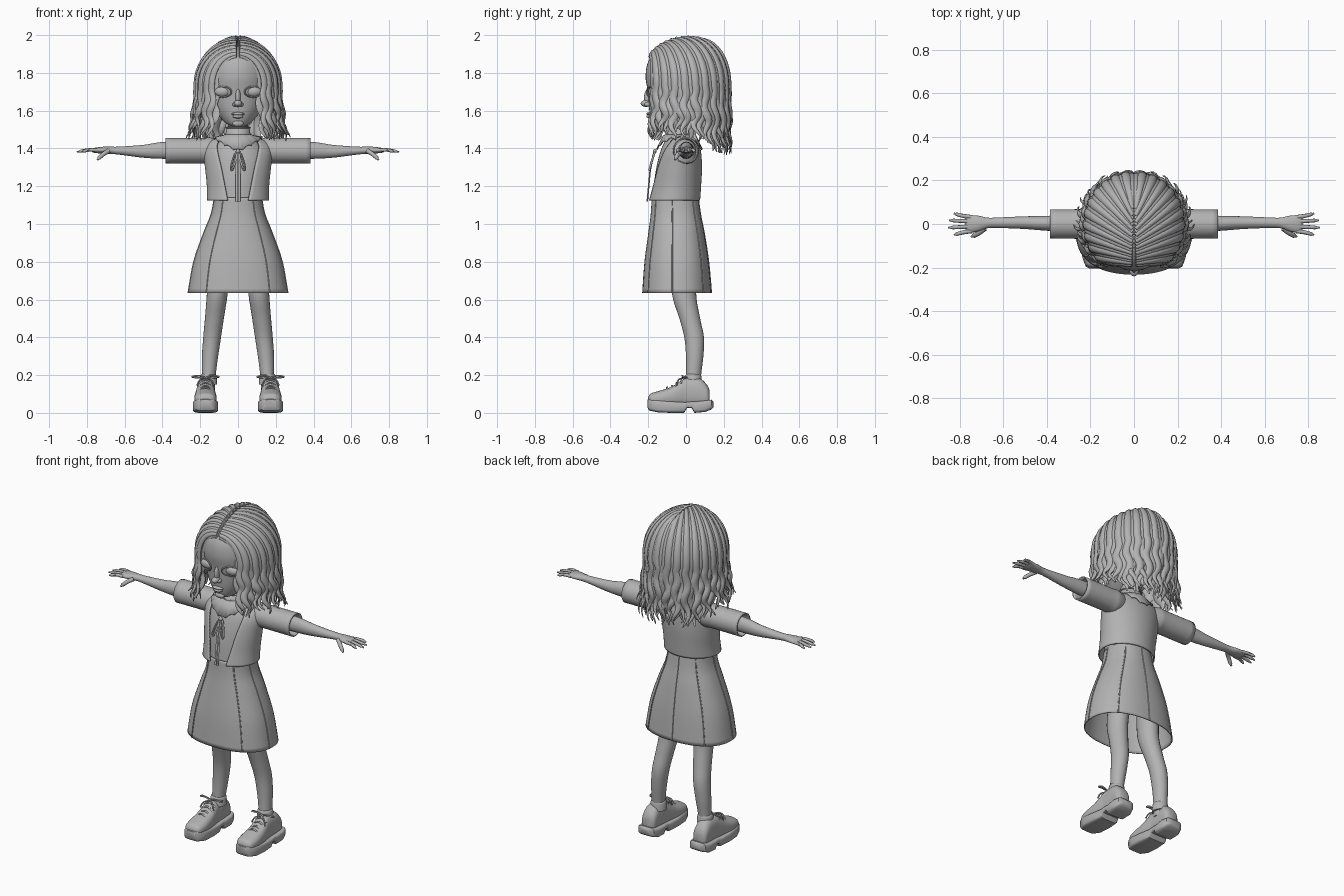
import bpy, bmesh, math, random
from mathutils import Vector, Matrix

random.seed(4)
pi = math.pi
cube = bpy.data.objects.get("Cube")
if cube:
    bpy.data.objects.remove(cube, do_unlink=True)

grey = bpy.data.materials.new("plain_grey")
grey.use_nodes = True
colour = (0.45, 0.45, 0.45, 1)
grey.diffuse_color = colour
grey.node_tree.nodes["Principled BSDF"].inputs["Base Color"].default_value = colour


def finish(name, bm, mirror=False, thick=0):
    bmesh.ops.recalc_face_normals(bm, faces=bm.faces)
    me = bpy.data.meshes.new(name)
    bm.to_mesh(me)
    bm.free()
    me.materials.append(grey)
    ob = bpy.data.objects.new(name, me)
    bpy.context.collection.objects.link(ob)
    bpy.ops.object.select_all(action='DESELECT')
    ob.select_set(True)
    bpy.context.view_layer.objects.active = ob
    bpy.ops.object.shade_smooth_by_angle(angle=math.radians(45))
    if thick:
        ob.modifiers.new("thickness", 'SOLIDIFY').thickness = thick
    if mirror:
        ob.modifiers.new("mirror", 'MIRROR').use_clip = False
    return ob


def part(name, lofts, closed=True, caps=True, mirror=False, thick=0):
    """Skin one or more lists of rings into one object."""
    bm = bmesh.new()
    for rings in lofts:
        vs = [[bm.verts.new(p) for p in r] for r in rings]
        n = len(vs[0])
        for a, b in zip(vs, vs[1:]):
            for i in range(n if closed else n - 1):
                j = (i + 1) % n
                bm.faces.new((a[i], a[j], b[j], b[i]))
        if caps:
            bm.faces.new(vs[0])
            bm.faces.new(vs[-1])
    return finish(name, bm, mirror, thick)


def balls(name, items, mirror=False):
    bm = bmesh.new()
    for centre, size in items:
        m = Matrix.Translation(centre) @ Matrix.Diagonal((*size, 1))
        bmesh.ops.create_uvsphere(bm, u_segments=24, v_segments=14, radius=1, matrix=m)
    return finish(name, bm, mirror)


def spline(rows, k=5):
    """Smooth rows of numbers with a Catmull-Rom curve."""
    out = []
    for i in range(len(rows) - 1):
        a, b, c, d = (rows[max(0, min(len(rows) - 1, i + o))] for o in (-1, 0, 1, 2))
        for s in range(k):
            t = s / k
            out.append([0.5 * (2*q + (r - p)*t + (2*p - 5*q + 4*r - s3)*t*t
                               + (3*q - p - 3*r + s3)*t**3) for p, q, r, s3 in zip(a, b, c, d)])
    return out + [list(rows[-1])]


def ring(c, u, v, n=32, p=2, a0=0, a1=None):
    c, u, v = Vector(c), Vector(u), Vector(v)
    power = lambda s: math.copysign(abs(s) ** (2 / p), s)
    span, m = (2 * pi, n) if a1 is None else (a1 - a0, n - 1)
    return [c + u * power(math.cos(a0 + span*i/m)) + v * power(math.sin(a0 + span*i/m))
            for i in range(n)]


def level(z, rx, front, back, x=0, **kw):
    return ring((x, (front + back) / 2, z), (rx, 0, 0), (0, (back - front) / 2, 0), **kw)


def tube(path, w, h=None, out=lambda p: Vector((0, -1, 0.01)), n=8):
    """Rings along a path; w and h are sizes or functions of 0..1."""
    pts = [Vector(p) for p in path]
    size = lambda f, t: f(t) if callable(f) else f
    rings = []
    for i, p in enumerate(pts):
        t = i / (len(pts) - 1)
        along = (pts[min(i + 1, len(pts) - 1)] - pts[max(i - 1, 0)]).normalized()
        side = along.cross(out(p)).normalized()
        rings.append(ring(p, side * size(w, t), side.cross(along) * size(h or w, t), n))
    return rings


up = lambda p: Vector((0, 0.01, 1))

# Head and face
head = [(1.515, .025, -.165, -.09), (1.53, .06, -.178, -.04), (1.57, .1, -.19, .04),
        (1.62, .135, -.196, .1), (1.7, .163, -.202, .15), (1.78, .175, -.214, .18),
        (1.86, .165, -.2, .18), (1.92, .125, -.15, .15), (1.96, .04, -.06, .06)]
part("head", [[level(*r, n=40) for r in spline(head)]])
balls("nose", [((0, -.212, 1.638), (.021, .028, .018)), ((0, -.2, 1.67), (.014, .022, .045)),
               ((.016, -.203, 1.633), (.013, .018, .012)), ((-.016, -.203, 1.633), (.013, .018, .012))])
balls("lips", [((0, -.192, 1.583), (.034, .018, .009)), ((0, -.19, 1.569), (.028, .02, .01)),
               ((0, -.175, 1.532), (.03, .015, .017))])
balls("eye", [((.08, -.172, 1.7), (.044, .026, .028))], mirror=True)
part("eyelid_rim", [tube([(.08 + .045 * math.cos(a), -.186 + .022 * math.cos(a),
                           1.7 + .028 * math.sin(a)) for a in (i * pi / 12 for i in range(25))],
                         .004, n=6)], mirror=True)
part("neck", [[level(z, .052, -.09, .02) for z in (1.42, 1.56)]])

# Dress: bodice, flared skirt and its seams
bodice = [(1.09, .122, -.178, .062), (1.25, .14, -.165, .07), (1.38, .14, -.137, .06), (1.46, .075, -.1, .03)]
part("bodice", [[level(*r) for r in spline(bodice)]])
skirt = spline([(1.14, .125, -.182, .065), (1.05, .143, -.187, .077), (.95, .183, -.2, .097),
                (.8, .235, -.22, .12), (.635, .265, -.232, .135)])
part("skirt", [[level(*r, n=48, p=2.3) for r in skirt]], caps=False, thick=.006)
seams = []
for a in (-pi/2 - .64, -pi/2 + .64, -.1, pi + .1, pi/2 - .75, pi/2, pi/2 + .75):
    path = [level(*r, n=2, p=2.3, a0=a, a1=a + 1)[0] for r in skirt]
    seams.append(tube(path, .0035, out=lambda p: Vector((p.x, p.y + .05, .01)), n=6))
part("skirt_seams", seams)

# Open jacket; last column is half the width of the opening
jacket = [(1.125, .165, -.204, .075, .055), (1.2, .165, -.188, .08, .07), (1.3, .175, -.168, .085, .09),
          (1.38, .182, -.142, .08, .108), (1.425, .165, -.115, .068, .11),
          (1.455, .115, -.09, .05, .09), (1.465, .07, -.08, .03, .06)]
shell = []
for z, rx, front, back, gap in spline(jacket):
    g = math.asin(gap / rx)
    shell.append(level(z, rx, front, back, n=48, a0=g - pi/2, a1=1.5*pi - g))
part("jacket", [shell], closed=False, caps=False, thick=.008)
sleeve = [(.09, .05, .055), (.15, .068, .07), (.2, .068, .067), (.385, .067, .068)]
part("sleeve", [[ring((x, 0, 1.388), (0, ry, 0), (0, 0, rz)) for x, ry, rz in spline(sleeve)]],
     caps=False, mirror=True, thick=.007)

# Scalloped collar, neck bow and hanging tail
collar = [level(1.515, .06, -.098, .03, n=96), level(1.475, .066, -.108, .035, n=96),
          level(1.468, .09, -.122, .055, n=96)]
hem = level(1.385, .13, -.158, .088, n=96)
for i, p in enumerate(hem):
    a = 2 * pi * i / 96
    p.z += .068 * abs(math.cos(a)) ** 1.3 + .012 * abs(math.cos(8 * a))
part("collar", [collar + [hem]], caps=False, thick=.005)
part("neck_band", [tube([(.064 * math.cos(a), -.035 + .07 * math.sin(a), z)
                         for a in (i * pi / 20 for i in range(41))], .004) for z in (1.476, 1.51)])
loop = spline([(.003, -.162, 1.385), (.02, -.172, 1.36), (.037, -.19, 1.3), (.03, -.192, 1.285),
               (.018, -.185, 1.32), (.003, -.166, 1.38)])
part("neck_bow", [tube(loop, .0055)], mirror=True)
balls("bow_knot", [((0, -.166, 1.385), (.012, .01, .012))])
part("ribbon_tail", [tube([(x, -.173, 1.37), (x, -.19, 1.28), (x, -.205, 1.12)], .006, .004)
                     for x in (-.007, .007)])

# Arms and hands
arm = [(.12, 0, 1.39, .045, .045), (.38, .003, 1.39, .035, .045), (.5, .006, 1.385, .029, .034),
       (.62, .006, 1.388, .024, .022), (.67, .005, 1.39, .024, .019), (.715, .002, 1.391, .036, .018),
       (.755, 0, 1.39, .04, .014), (.772, 0, 1.389, .034, .008)]
part("arm", [[ring((x, y, z), (0, ry, 0), (0, 0, rz), 20) for x, y, z, ry, rz in spline(arm)]], mirror=True)
tip = lambda r: (lambda t: r * (1 - .25*t) * (1 if t < .9 else .55))
fingers = []
for y, reach in ((-.032, .825), (-.011, .853), (.011, .848), (.031, .825)):
    fingers.append(tube(spline([(.745, y, 1.391), (.79, y * 1.25, 1.392), (reach, y * 1.55, 1.382)]),
                        tip(.0105), out=up))
fingers.append(tube(spline([(.685, -.02, 1.387), (.715, -.043, 1.368), (.745, -.058, 1.34)]), tip(.0135), out=up))
part("fingers", fingers, mirror=True)

# Legs and socks
leg = [(.1, 0, .78, .058, .07), (.11, -.01, .63, .055, .064), (.125, .02, .5, .05, .055),
       (.137, .043, .4, .047, .052), (.148, .046, .3, .043, .046), (.155, .04, .2, .037, .04),
       (.16, .036, .12, .038, .04)]
part("leg", [[level(z, rx, y - ry, y + ry, x, n=24) for x, y, z, rx, ry in spline(leg)]], mirror=True)
part("sock_cuff", [[level(z, r, .038 - r, .038 + r, .156, n=24) for z, r in
                    ((.15, .046), (.19, .044), (.2, .041), (.205, .036))]], mirror=True)

# Chunky shoes: upper, arched sole, laces; rows are y, half width, bottom, top
fx = .172
upper = [(-.2, .03, .05, .085), (-.185, .05, .04, .103), (-.14, .059, .03, .117), (-.08, .056, .03, .137),
         (-.03, .05, .03, .168), (0, .046, .03, .183), (.07, .046, .03, .183), (.11, .044, .03, .15), (.125, .03, .04, .12)]
sole = [(-.205, .03, .03, .07), (-.195, .05, .012, .075), (-.15, .066, .003, .07), (-.08, .067, 0, .062),
        (-.01, .06, 0, .057), (.005, .058, .025, .057), (.03, .058, .025, .06), (.045, .06, 0, .06),
        (.1, .064, .005, .066), (.135, .052, .018, .07), (.145, .03, .03, .06)]


def section(y, hw, z0, z1, p):
    return ring((fx, y, (z0 + z1) / 2), (hw, 0, 0), (0, 0, (z1 - z0) / 2), 24, p)


part("shoe_upper", [[section(*r, 2.5) for r in spline(upper)]], mirror=True)
part("shoe_sole", [[section(*r, 5) for r in sole]], mirror=True)
laces = []
for y, z in ((-.1, .133), (-.075, .142), (-.05, .158), (-.025, .173)):
    laces.append(tube(spline([(fx - .036, y, z - .018), (fx, y, z + .002), (fx + .036, y, z - .018)]), .005))
for s in (-1, 1):
    laces.append(tube(spline([(fx, -.015, .185), (fx + s*.035, -.02, .197), (fx + s*.068, -.015, .192),
                              (fx + s*.06, .005, .188), (fx, -.012, .185)]), .0045, out=up))
    laces.append(tube(spline([(fx, -.015, .185), (fx + s*.03, -.04, .175), (fx + s*.045, -.05, .145)]), .004, out=up))
part("shoe_laces", laces, mirror=True)

# Hair: scalp plus wavy locks falling from a centre parting
balls("scalp", [((0, .025, 1.765), (.193, .185, .21))])


def lock(a, scale, width, end, side):
    f = max(0, (a - .65) / (pi - .65))
    py = -.19 + .28 * f ** 1.2
    rise = .25 * math.sqrt(1 - (py / .25) ** 2) * (scale * .5 + .5)
    phase, pts = random.uniform(0, 2*pi), []
    for i in range(11):
        s, c = math.sin(i * pi / 20), math.cos(i * pi / 20)
        pts.append((side * (.008 + .207 * scale * math.sin(a) * s),
                    py * (1 - s) - .222 * scale * math.cos(a) * s, 1.735 + rise * c))
    for i in range(1, 19):
        u = i / 18
        b = a + .075 * math.sqrt(u) * math.sin(4.2 * pi * u + phase)
        r = scale * (1 + .2 * u * u * math.sin(a)) + .045 * u * math.cos(4.2 * pi * u + phase)
        pts.append((side * .215 * r * math.sin(b), -.222 * r * math.cos(b), 1.735 + (end - 1.735) * u))
    taper = lambda t: width * min(.45 + 2.2*t, 1, .12 + 3.2 * (1 - t))
    thin = lambda t: .0135 * min(.6 + 2*t, 1, .15 + 3 * (1 - t))
    away = lambda p: Vector((p.x, p.y - .01, max(0, p.z - 1.735) + .001))
    return tube(pts, taper, thin, away)


locks = []
for side in (-1, 1):
    for layer, count, width in ((1, 21, .022), (.9, 14, .033)):
        for i in range(count):
            a = .7 + (pi - .72) * i / (count - 1)
            back = min(1, max(0, (a - 1.75) / .6))
            end = 1.465 - .075 * back + random.uniform(-.025, .025)
            locks.append(lock(a, layer * (1 + .035 * (i % 2)), width, end, side))
part("hair_locks", locks)
